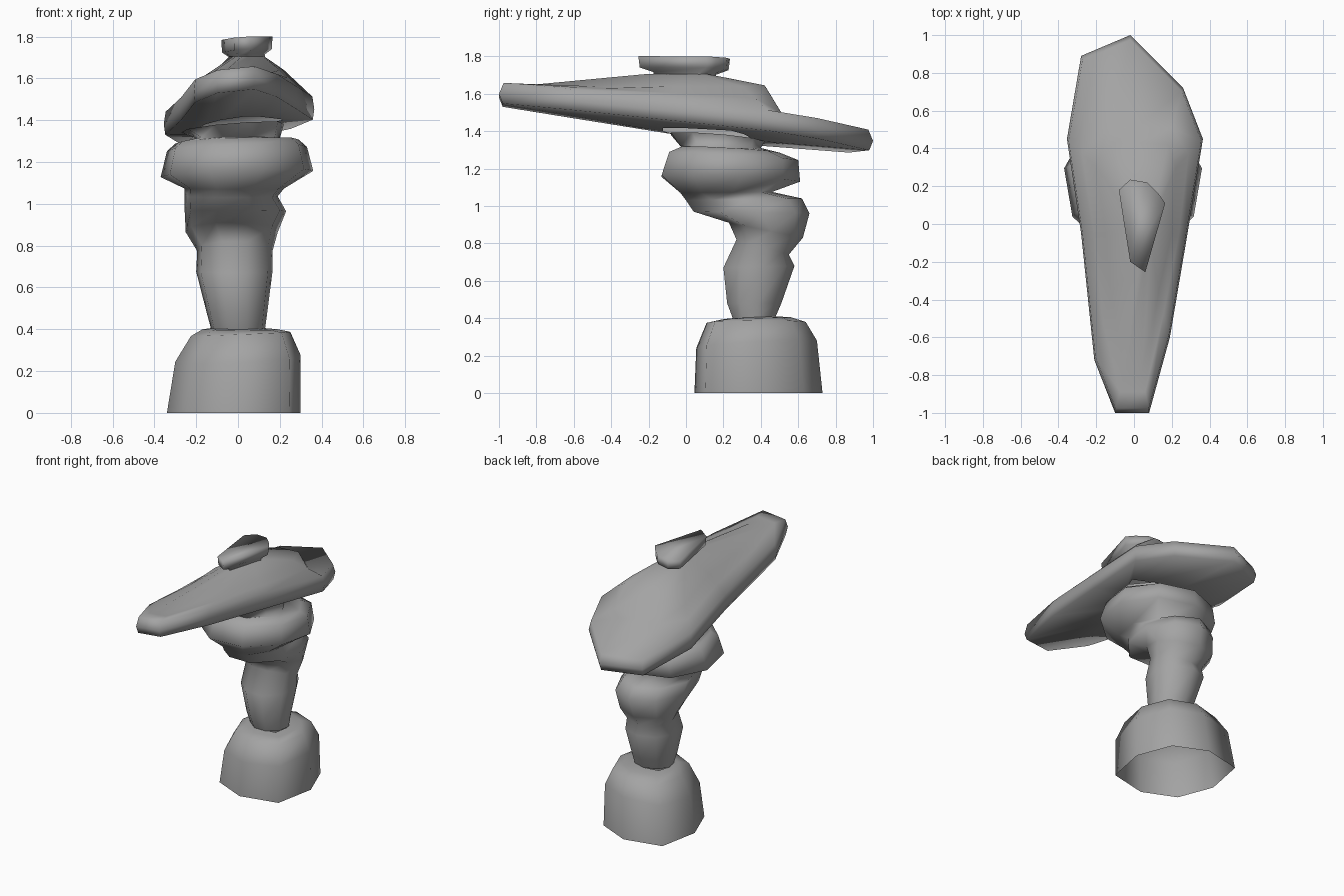
import bpy, bmesh, math

if "Cube" in bpy.data.objects:
    bpy.data.objects.remove(bpy.data.objects["Cube"])

grey = bpy.data.materials.new("dark_grey")
grey.diffuse_color = (.37, .37, .37, 1)
grey.use_nodes = True
grey.node_tree.nodes["Principled BSDF"].inputs["Base Color"].default_value = grey.diffuse_color


def loft(name, rings, close_end=False):
    """Skin a stack of equal-length point rings into one smooth-shaded object."""
    bm = bmesh.new()
    loops = [[bm.verts.new(p) for p in ring] for ring in rings]
    n = len(loops[0])
    for a, b in zip(loops, loops[1:]):
        for i in range(n):
            j = (i + 1) % n
            bm.faces.new((a[i], a[j], b[j], b[i]))
    if close_end:
        bm.faces.new(loops[-1])
    for f in bm.faces:
        f.smooth = True
    mesh = bpy.data.meshes.new(name)
    bm.to_mesh(mesh)
    bm.free()
    mesh.materials.append(grey)
    ob = bpy.data.objects.new(name, mesh)
    bpy.context.collection.objects.link(ob)
    return ob


def ring(yf, zf, yb, zb, xl, xr, roll=0.0, n=9, phase=0.25, bulge=1.0):
    """Tilted n-gon from its front and back (y, z), x range, roll and diagonal bulge."""
    ang = [2 * math.pi * (i + phase) / n for i in range(n)]
    pts = [(math.cos(a), math.sin(a)) for a in ang]
    pts = [(u * bulge, v * bulge) if u * v < -.1 else (u, v) for u, v in pts]
    us, vs = zip(*pts)
    out = []
    for u, v in pts:
        s = (u - min(us)) / (max(us) - min(us))
        t = (v - min(vs)) / (max(vs) - min(vs))
        out.append((xl + s * (xr - xl), yf + t * (yb - yf),
                    zf + t * (zb - zf) + (s - 0.5) * roll))
    return out


# Hollow, open-bottomed base
loft("base", [ring(*r, n=8, phase=0, bulge=1.17) for r in [
    (.045, 0, .73, 0, -.34, .30, 0),
    (.055, .24, .70, .28, -.30, .30, .03),
    (.11, .375, .64, .38, -.225, .25, .02),
    (.20, .395, .56, .405, -.17, .19, 0),
    (.25, .40, .48, .41, -.13, .13, 0)]])

# Crooked stem flowing into a thick tilted collar and the neck above it
loft("stem_and_collar", [ring(*r) for r in [
    (.25, .40, .48, .41, -.13, .13),
    (.22, .48, .51, .48, -.15, .14),
    (.20, .67, .58, .68, -.20, .165),
    (.27, .82, .55, .74, -.195, .165),
    (.23, .91, .625, .83, -.25, .19),
    (.04, .97, .66, .96, -.255, .23),
    (.0, 1.03, .62, 1.04, -.255, .19),
    (-.03, 1.07, .46, 1.075, -.255, .22),
    (-.13, 1.16, .61, 1.13, -.37, .36, .03),
    (-.09, 1.285, .60, 1.245, -.34, .33, .02),
    (-.02, 1.315, .50, 1.285, -.30, .29, .02),
    (-.03, 1.32, .40, 1.31, -.20, .20),
    (-.08, 1.385, .42, 1.345, -.27, .22, .04)]])

# Long leaf-shaped brim, higher at the front
outline = [(-.10, -1), (.08, -1), (.19, -.6), (.28, -.07), (.365, .45), (.26, .72),
           (-.02, 1), (-.28, .89), (-.355, .45), (-.28, -.05), (-.21, -.72)]
dome = [(-.05, -.80, 1.645), (.04, -.80, 1.65), (.13, -.36, 1.635), (.20, -.05, 1.64),
        (.22, .30, 1.64), (.18, .42, 1.645), (.02, .43, 1.63), (-.12, .42, 1.59),
        (-.20, .30, 1.55), (-.15, -.05, 1.62), (-.12, -.36, 1.63)]


def edge(scale, lift):
    return [(x * scale, y * scale, 1.42 - .12 * y + .1 * x + lift) for x, y in outline]


def ease(p, q):
    """Halfway ring; behind the dome it drops straight to the brim."""
    if p[1] > .4:
        return (p[0] * 1.1, p[1] + .09, 1.48 + .1 * p[0])
    return tuple(.5 * (a + b) for a, b in zip(p, q))


rim = edge(.975, .11)
step = [ease(p, q) for p, q in zip(dome, rim)]
under = [(-.02 + x * .65, .17 + (y - .17) * .25, 1.375 - .03 * (y - .17) + .1 * x)
         for x, y in outline]
crown = [(.05 + (x - .03) * .4, y * .27, 1.705) for x, y, z in dome]
loft("brim", [under, edge(.98, 0), edge(1, .05), rim, step, dome, crown], close_end=True)

# Small flared cap knob
knob = [(.06, -.255), (.165, .11), (.13, .16), (.07, .22), (-.02, .235),
        (-.08, .18), (-.06, .05), (-.02, -.20)]


def knob_ring(s, z):
    return [(.05 + (x - .05) * s, y * s, z + .06 * (x - .05) - .02 * y) for x, y in knob]


loft("cap_knob", [knob_ring(.70, 1.66), knob_ring(.68, 1.71), knob_ring(.97, 1.735),
                  knob_ring(1, 1.795)], close_end=True)
